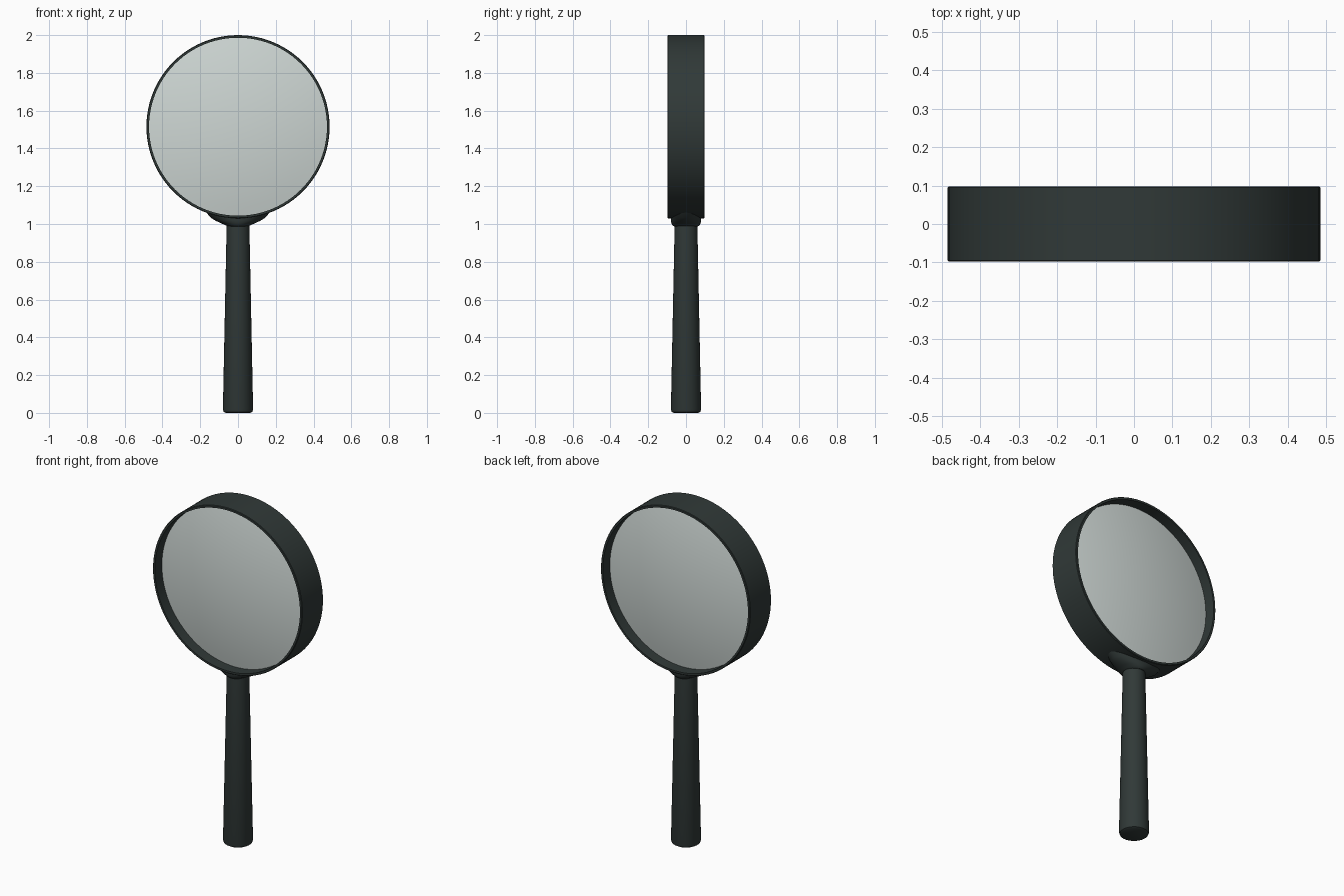
import bpy, bmesh, math
from mathutils import Matrix

if "Cube" in bpy.data.objects:
    bpy.data.objects.remove(bpy.data.objects["Cube"], do_unlink=True)

RIM_Z, RIM_R, RIM_IN = 1.515, 0.485, 0.471


def material(name, color):
    mat = bpy.data.materials.new(name)
    mat.use_nodes = True
    mat.diffuse_color = color
    shader = next(n for n in mat.node_tree.nodes if n.type == 'BSDF_PRINCIPLED')
    shader.inputs["Base Color"].default_value = (*color[:3], 1)
    shader.inputs["Alpha"].default_value = color[3]
    shader.inputs["Roughness"].default_value = 0.5
    return mat


dark = material("dark_green_grey", (0.03, 0.041, 0.039, 1))
glass = material("pale_glass", (0.62, 0.68, 0.66, 0.6))


def finish(name, bm, mat, angle=35):
    bmesh.ops.remove_doubles(bm, verts=bm.verts, dist=1e-5)
    bmesh.ops.recalc_face_normals(bm, faces=bm.faces)
    mesh = bpy.data.meshes.new(name)
    bm.to_mesh(mesh)
    bm.free()
    mesh.materials.append(mat)
    obj = bpy.data.objects.new(name, mesh)
    bpy.context.collection.objects.link(obj)
    bpy.ops.object.select_all(action='DESELECT')
    obj.select_set(True)
    bpy.context.view_layer.objects.active = obj
    bpy.ops.object.shade_smooth_by_angle(angle=math.radians(angle))
    return obj


def revolve(name, profile, mat, steps, closed=False, facing=False):
    """Spin (radius, height) points about z; facing turns the axis to -y at the rim."""
    bm = bmesh.new()
    verts = [bm.verts.new((r, 0, h)) for r, h in profile]
    pairs = list(zip(verts, verts[1:] + verts[:1]))
    edges = [bm.edges.new(p) for p in (pairs if closed else pairs[:-1])]
    bmesh.ops.spin(bm, geom=verts + edges, cent=(0, 0, 0), axis=(0, 0, 1),
                   angle=math.tau, steps=steps)
    if facing:
        bm.transform(Matrix.Translation((0, 0, RIM_Z)) @ Matrix.Rotation(math.pi / 2, 4, 'X'))
    return finish(name, bm, mat)


# Rim: thin deep hoop with lightly eased edges
half, ease = 0.098, 0.003
rim = [(RIM_IN, -half), (RIM_R - ease, -half), (RIM_R, ease - half),
       (RIM_R, half - ease), (RIM_R - ease, half), (RIM_IN, half)]
revolve("rim", rim, dark, 96, closed=True, facing=True)

# Lens: two shallow domes meeting the rim wall
edge, bulge, rings = 0.033, 0.05, 10
dome = [((RIM_IN + 0.002) * i / rings, edge + bulge * (1 - (i / rings) ** 2))
        for i in range(rings + 1)]
revolve("lens", dome + [(r, -h) for r, h in reversed(dome)], glass, 96, facing=True)

# Handle: tapered grip with a rounded foot
revolve("handle", [(0, 0), (0.066, 0), (0.076, 0.006), (0.08, 0.018),
                   (0.06, 1.0), (0.06, 1.03), (0, 1.03)], dark, 48)

# Bracket: oval cup whose top follows the curve of the rim
sides = 48
bm = bmesh.new()
loops = []
for z, rx, ry in [(0.988, 0.056, 0.064), (0.994, 0.066, 0.072), (1.004, 0.09, 0.077),
                  (1.018, 0.12, 0.08), (1.034, 0.145, 0.08), (None, 0.175, 0.08)]:
    loop = []
    for k in range(sides):
        a = math.tau * k / sides
        x, y = rx * math.cos(a), ry * math.sin(a)
        top = RIM_Z - math.sqrt((RIM_R - 0.006) ** 2 - x * x)
        loop.append(bm.verts.new((x, y, top if z is None else z)))
    loops.append(loop)
bm.faces.new(loops[0])
for low, high in zip(loops, loops[1:]):
    for k in range(sides):
        n = (k + 1) % sides
        bm.faces.new((low[k], low[n], high[n], high[k]))
finish("bracket", bm, dark)
